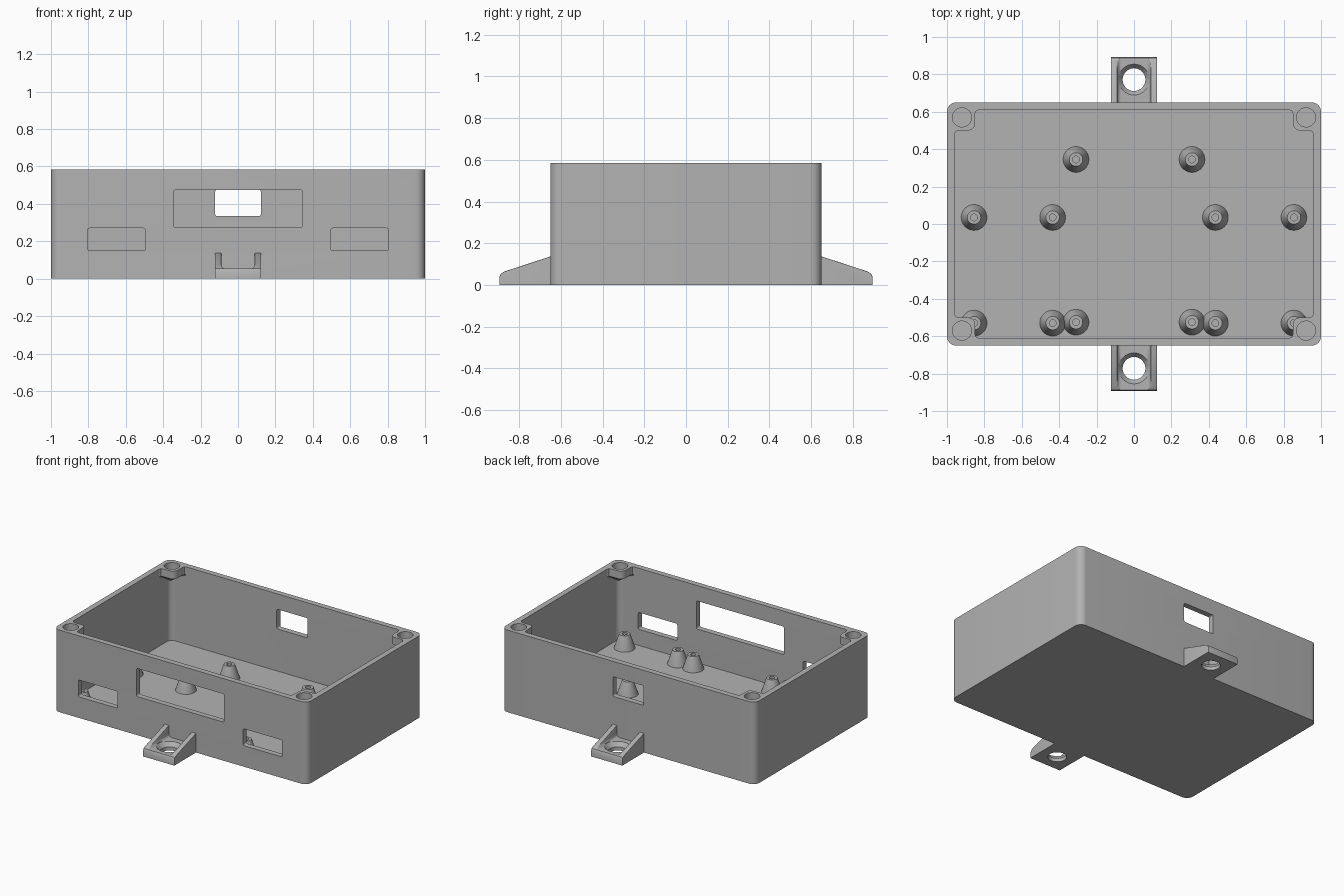
import bpy, bmesh, math
from mathutils import Matrix, Vector

cube = bpy.data.objects.get("Cube")
if cube:
    bpy.data.objects.remove(cube, do_unlink=True)

W, D, H = 1.0, 0.65, 0.585        # half width, half depth, height
WALL, FLOOR = 0.04, 0.035

grey = bpy.data.materials.new("matte grey")
grey.use_nodes = True
grey.diffuse_color = (0.45, 0.45, 0.45, 1)
grey.node_tree.nodes["Principled BSDF"].inputs["Base Color"].default_value = (0.45, 0.45, 0.45, 1)


def make(name, bm):
    bmesh.ops.recalc_face_normals(bm, faces=bm.faces)
    me = bpy.data.meshes.new(name)
    bm.to_mesh(me)
    bm.free()
    me.materials.append(grey)
    ob = bpy.data.objects.new(name, me)
    bpy.context.collection.objects.link(ob)
    return ob


def loft(name, rings):
    """Closed solid through rings of equal point count."""
    bm = bmesh.new()
    loops = [[bm.verts.new(p) for p in ring] for ring in rings]
    n = len(loops[0])
    for a, b in zip(loops, loops[1:]):
        for i in range(n):
            j = (i + 1) % n
            bm.faces.new((a[i], a[j], b[j], b[i]))
    bm.faces.new(loops[0])
    bm.faces.new(loops[-1])
    return make(name, bm)


def rounded(w, d, r, cx=0, cy=0, seg=8):
    """Outline of a rounded rectangle with half sizes w and d."""
    pts = []
    for k, (sx, sy) in enumerate(((1, 1), (-1, 1), (-1, -1), (1, -1))):
        for i in range(seg + 1):
            a = math.pi / 2 * (k + i / seg)
            pts.append((cx + sx * (w - r) + r * math.cos(a), cy + sy * (d - r) + r * math.sin(a)))
    return pts


def upright(name, pts, z0, z1):
    return loft(name, [[(x, y, z) for x, y in pts] for z in (z0, z1)])


def lathe(name, x, y, profile, seg=32):
    """Stack of circles given as (radius, z)."""
    return loft(name, [[(x + r * math.cos(2 * math.pi * i / seg), y + r * math.sin(2 * math.pi * i / seg), z)
                        for i in range(seg)] for r, z in profile])


def combine(target, tool, op="DIFFERENCE"):
    """Apply a boolean and discard the tool."""
    mod = target.modifiers.new("cut", "BOOLEAN")
    mod.operation, mod.object, mod.solver = op, tool, "EXACT"
    bpy.context.view_layer.update()
    dg = bpy.context.evaluated_depsgraph_get()
    me = bpy.data.meshes.new_from_object(target.evaluated_get(dg))
    target.modifiers.clear()
    target.data = me
    bpy.data.objects.remove(tool, do_unlink=True)


def smooth(ob):
    bpy.ops.object.select_all(action="DESELECT")
    ob.select_set(True)
    bpy.context.view_layer.objects.active = ob
    bpy.ops.object.shade_smooth_by_angle(angle=math.radians(32))


# Open case with rounded corners
case = upright("case", rounded(W, D, 0.05), 0, H)
combine(case, upright("cavity", rounded(W - WALL, D - WALL, 0.04), FLOOR, H + 0.1))

# Corner screw bosses, tapering into the walls below
half = [(0.168, 0.02), (0.168, 0.041), (0.156, 0.046), (0.15, 0.06), (0.15, 0.115), (0.146, 0.132)]
outline = [(0.02, 0.02)] + half + [(0.139, 0.139)] + [(v, u) for u, v in reversed(half)]
for sx in (-1, 1):
    for sy in (-1, 1):
        rings = []
        for scale, z in ((0.12, H - 0.135), (1, H - 0.055), (1, H)):
            rings.append([(sx * (W - 0.02 - (u - 0.02) * scale), sy * (D - 0.02 - (v - 0.02) * scale), z)
                          for u, v in outline])
        combine(case, loft("boss", rings), "UNION")
        combine(case, lathe("boss_hole", sx * (W - 0.08), sy * (D - 0.08), ((0.051, H - 0.05), (0.051, H + 0.05))))

# Wall openings: centre x, half width, low z, high z, side
for cx, hw, z0, z1, side in ((0, 0.345, 0.275, 0.475, -1), (-0.65, 0.154, 0.15, 0.27, -1),
                             (0.65, 0.154, 0.15, 0.27, -1), (0, 0.122, 0.335, 0.475, 1)):
    prof = rounded(hw, (z1 - z0) / 2, 0.01, cx, (z0 + z1) / 2, 4)
    combine(case, loft("opening", [[(x, side * y, z) for x, z in prof] for y in (D - 0.1, D + 0.1)]))
smooth(case)

# Tapered circuit board posts with blind screw holes
spots = [(0.31, 0.345), (0.31, -0.525), (0.435, 0.035), (0.435, -0.53), (0.855, 0.035), (0.855, -0.53)]
top = FLOOR + 0.1
for i, (px, py) in enumerate(spots):
    for side, sx in (("left", 1), ("right", -1)):
        post = lathe(f"board_post_{side}_{i + 1}", sx * px, py,
                     ((0.07, FLOOR - 0.01), (0.069, FLOOR), (0.036, top), (0.018, top), (0.018, FLOOR + 0.03)))
        smooth(post)

# Mounting tabs with sloped cheeks and a countersunk screw hole
for name, sy in (("front_tab", -1), ("rear_tab", 1)):
    side = [(D - 0.02, 0), (0.894, 0), (0.894, 0.04), (0.887, 0.055), (0.87, 0.065), (D, 0.137), (D - 0.02, 0.137)]
    tab = loft(name, [[(x, sy * y, z) for y, z in side] for x in (-0.124, 0.124)])
    channel = rounded(0.089, 0.1, 0.02, 0, 0.155, 4)
    combine(tab, loft("channel", [[(x, sy * y, z) for x, z in channel] for y in (D, 1)]))
    # Soften the upper and outer edges
    bm = bmesh.new()
    bm.from_mesh(tab.data)
    edges = [e for e in bm.edges if len(e.link_faces) == 2
             and e.calc_face_angle(0) > 0.6
             and max(v.co.z for v in e.verts) > 0.02
             and min(abs(v.co.y) for v in e.verts) > D - 0.01
             and max(abs(v.co.y) for v in e.verts) > D + 0.1
             and min(abs(v.co.x) for v in e.verts) > 0.08]
    bmesh.ops.bevel(bm, geom=edges, offset=0.012, segments=3, affect="EDGES", profile=0.5, clamp_overlap=True)
    bm.to_mesh(tab.data)
    bm.free()
    combine(tab, lathe("screw_hole", 0, sy * 0.772,
                       ((0.061, -0.05), (0.061, 0.025), (0.085, 0.058), (0.085, 0.2))))
    smooth(tab)
